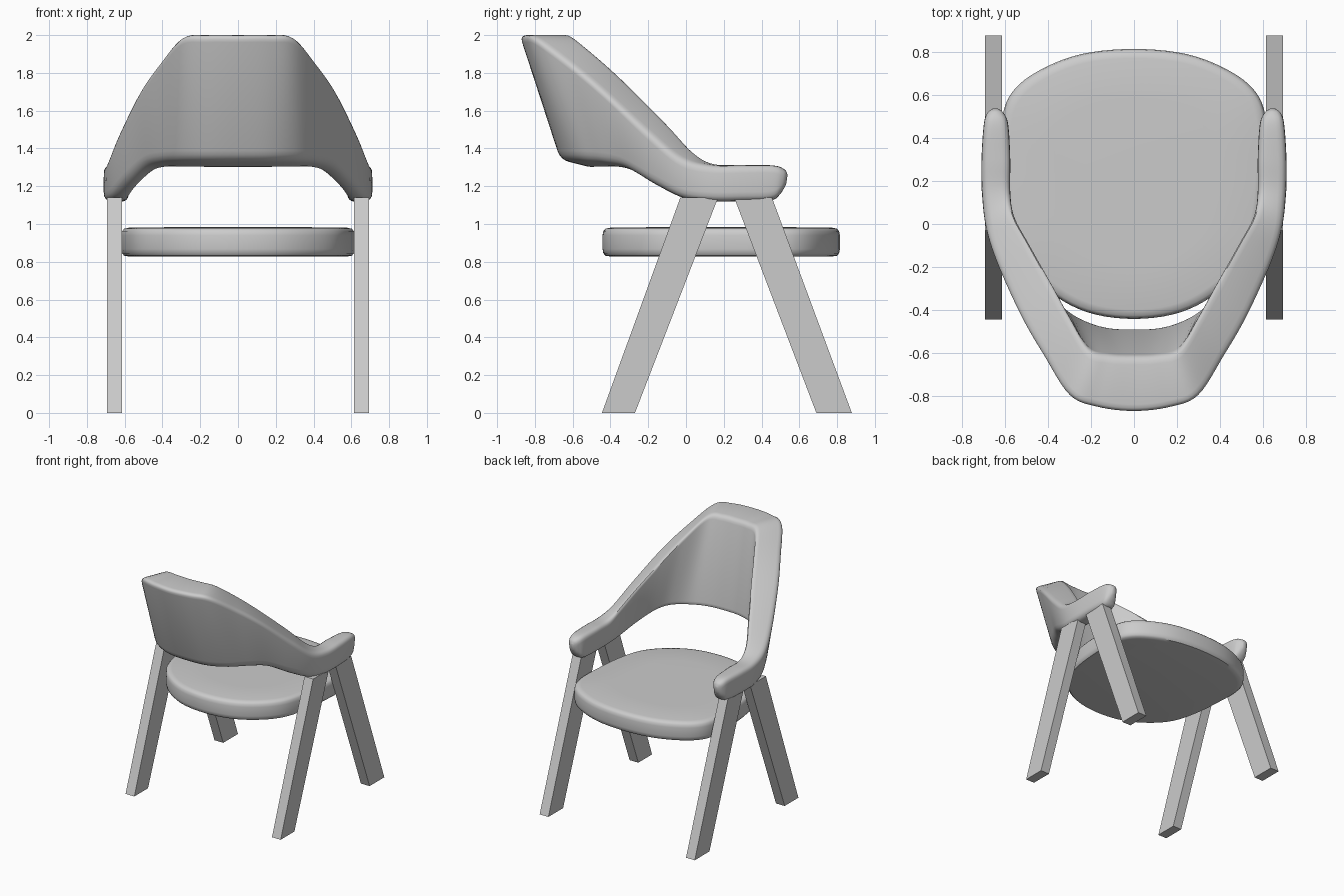
import bpy, bmesh, math
from mathutils import Vector

if "Cube" in bpy.data.objects:
    bpy.data.objects.remove(bpy.data.objects["Cube"])


def make_object(name, rings, mirror=False, cap_start=True, smooth=True):
    """Skin closed rings of points into one object."""
    bm = bmesh.new()
    loops = [[bm.verts.new(p) for p in ring] for ring in rings]
    n = len(loops[0])
    for a, b in zip(loops, loops[1:]):
        for i in range(n):
            j = (i + 1) % n
            bm.faces.new((a[i], a[j], b[j], b[i]))
    if cap_start:
        bm.faces.new(loops[0][::-1])
    bm.faces.new(loops[-1])
    bmesh.ops.recalc_face_normals(bm, faces=bm.faces)
    mesh = bpy.data.meshes.new(name)
    bm.to_mesh(mesh)
    bm.free()
    ob = bpy.data.objects.new(name, mesh)
    bpy.context.collection.objects.link(ob)
    if mirror:
        mod = ob.modifiers.new("Mirror", 'MIRROR')
        mod.use_clip = True
        mod.merge_threshold = 0.001
    if smooth:
        bpy.ops.object.select_all(action='DESELECT')
        bpy.context.view_layer.objects.active = ob
        ob.select_set(True)
        bpy.ops.object.shade_smooth_by_angle(angle=math.radians(40))
    return ob


def catmull(p0, p1, p2, p3, t):
    return 0.5 * (2 * p1 + (p2 - p0) * t + (2 * p0 - 5 * p1 + 4 * p2 - p3) * t * t
                  + (3 * p1 - p0 - 3 * p2 + p3) * t ** 3)


def spline(points, steps):
    """Curve through points; first and last points are only tangent guides."""
    out = []
    for k in range(1, len(points) - 2):
        out += [catmull(*points[k - 1:k + 3], s / steps) for s in range(steps)]
    return out + [points[-2]]


def rounded_section(corners, radii, steps=4):
    """Closed ring through four corners with each corner rounded."""
    ring = []
    for i, c in enumerate(corners):
        ends = []
        for other in (corners[i - 1], corners[(i + 1) % 4]):
            d = other - c
            ends.append(c + d.normalized() * min(radii[i], 0.45 * d.length))
        for s in range(steps + 1):
            t = s / steps
            ring.append(ends[0] * (1 - t) ** 2 + c * 2 * t * (1 - t) + ends[1] * t * t)
    return ring


# Backrest and arms: corners (outer top, inner top, inner bottom, outer bottom)
stations = [
    ((0, -.88, 2.0), (0, -.615, 2.0), (0, -.485, 1.295), (0, -.665, 1.34)),
    ((.17, -.86, 2.0), (.11, -.61, 2.0), (.14, -.475, 1.295), (.17, -.65, 1.34)),
    ((.30, -.805, 1.985), (.21, -.58, 1.985), (.27, -.425, 1.295), (.31, -.58, 1.34)),
    ((.42, -.62, 1.85), (.30, -.43, 1.86), (.38, -.34, 1.295), (.41, -.47, 1.335)),
    ((.525, -.44, 1.70), (.375, -.29, 1.73), (.45, -.25, 1.27), (.50, -.34, 1.31)),
    ((.635, -.2, 1.48), (.485, -.09, 1.53), (.53, -.13, 1.195), (.60, -.18, 1.22)),
    ((.69, -.03, 1.345), (.555, .04, 1.39), (.575, 0, 1.135), (.67, -.02, 1.14)),
    ((.707, .13, 1.31), (.575, .15, 1.32), (.58, .14, 1.12), (.707, .13, 1.12)),
    ((.71, .30, 1.31), (.575, .30, 1.315), (.58, .30, 1.12), (.71, .30, 1.12)),
    ((.70, .46, 1.31), (.585, .46, 1.31), (.585, .45, 1.125), (.70, .45, 1.125)),
    ((.685, .52, 1.29), (.605, .52, 1.29), (.605, .50, 1.16), (.685, .50, 1.16)),
    ((.66, .538, 1.26), (.63, .538, 1.26), (.63, .53, 1.21), (.66, .53, 1.21)),
]
edges = []
for c in range(4):
    path = [Vector(s[c]) for s in stations]
    guide = path[1] * 1
    guide.x *= -1
    edges.append(spline([guide] + path + [path[-1]], 6))
rings = [rounded_section(q, (.04, .04, .04, .05)) for q in zip(*edges)]
make_object("backrest_with_arms", rings, mirror=True, cap_start=False)

# Seat cushion
half = [(0, .815), (.25, .79), (.45, .71), (.57, .61), (.615, .48), (.612, .28),
        (.59, .05), (.53, -.16), (.40, -.31), (.22, -.41), (0, -.442)]
half = [Vector(p) for p in half]
flip = lambda p: Vector((-p.x, p.y))
right = spline([flip(half[1])] + half + [flip(half[-2])], 5)
outline = right + [flip(p) for p in right[-2:0:-1]]
mid = Vector((0, .19))
seat_rings = []
for scale, z in ((.93, .828), (.975, .832), (.993, .845), (1, .868), (1, .94),
                 (.993, .962), (.975, .975), (.93, .981), (.6, .983)):
    seat_rings.append([(*(mid + (p - mid) * scale), z) for p in outline])
make_object("seat", seat_rings)

# Splayed legs, mirrored left to right
for name, bottom, top in (("back_leg", (-.445, -.27), (-.03, .17)),
                          ("front_leg", (.69, .878), (.255, .455))):
    leg = [[(.615, y0, z), (.693, y0, z), (.693, y1, z), (.615, y1, z)]
           for (y0, y1), z in ((bottom, 0), (top, 1.14))]
    make_object(name, leg, mirror=True, smooth=False)
